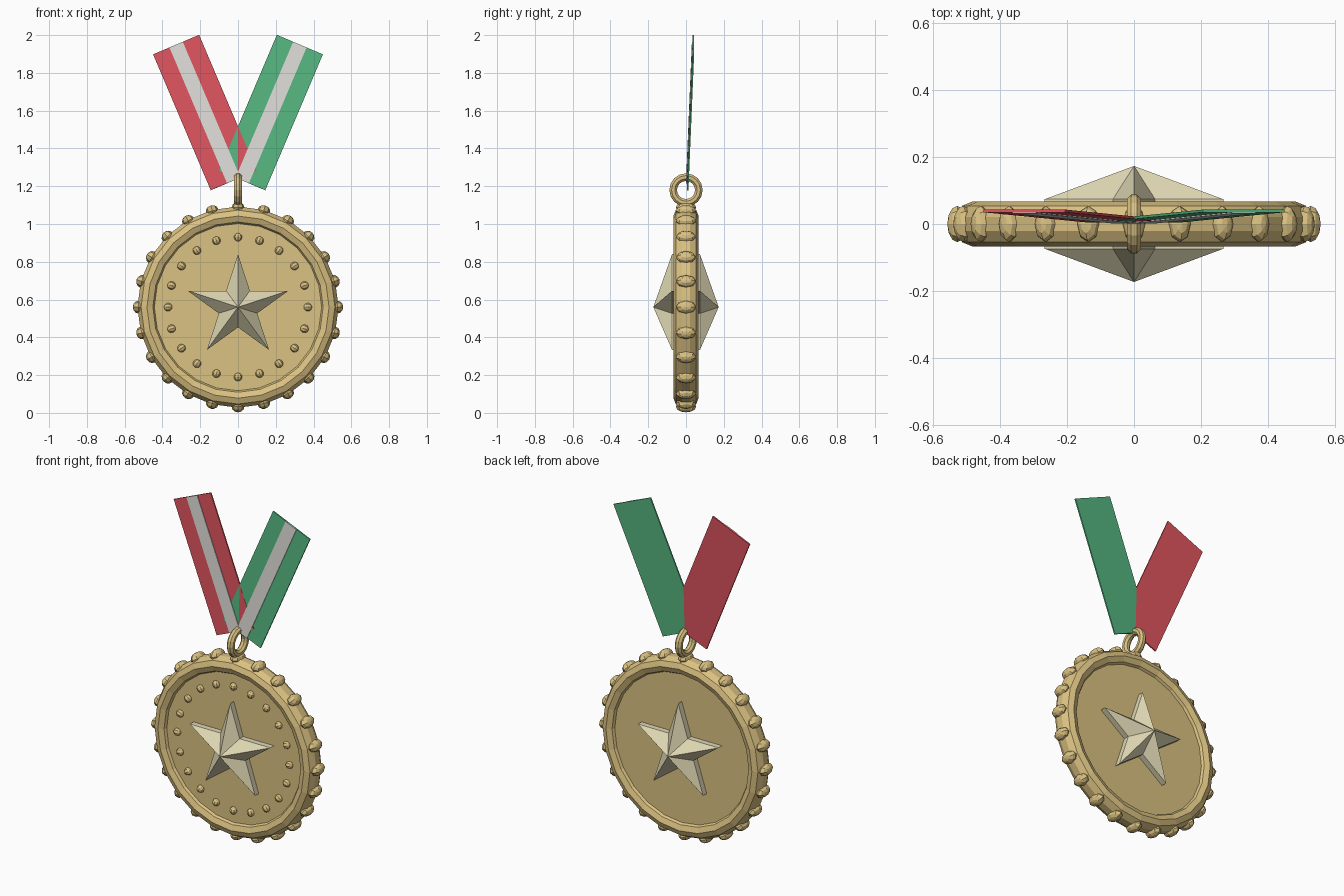
import bpy, bmesh
from math import pi, sin, cos, radians
from mathutils import Matrix, Vector

cube = bpy.data.objects.get("Cube")
if cube:
    bpy.data.objects.remove(cube, do_unlink=True)

CENTRE = Vector((0, 0, 0.56))


def material(name, rgb):
    linear = [((c + 0.055) / 1.055) ** 2.4 for c in rgb] + [1]
    m = bpy.data.materials.new(name)
    m.use_nodes = True
    m.diffuse_color = linear
    m.node_tree.nodes["Principled BSDF"].inputs["Base Color"].default_value = linear
    return m


gold = material("gold", (0.86, 0.76, 0.51))
pale_gold = material("pale gold", (0.87, 0.84, 0.70))
red = material("red", (0.87, 0.33, 0.37))
green = material("green", (0.34, 0.72, 0.51))
white = material("white", (0.88, 0.87, 0.85))


def finish(bm, name, mat):
    bmesh.ops.recalc_face_normals(bm, faces=bm.faces)
    mesh = bpy.data.meshes.new(name)
    bm.to_mesh(mesh)
    bm.free()
    mesh.materials.append(mat)
    obj = bpy.data.objects.new(name, mesh)
    bpy.context.collection.objects.link(obj)
    return obj


def around(angle, radius, y=0):
    """Frame on the medal circle, local z pointing outwards."""
    return (Matrix.Translation(CENTRE) @ Matrix.Rotation(angle, 4, 'Y')
            @ Matrix.Translation((0, y, radius)))


def torus(name, major, minor_r, minor_y, n, m, frame):
    """Ring about the local y axis with an oval section."""
    bm = bmesh.new()
    rows = []
    for i in range(n):
        a = 2 * pi * i / n
        row = []
        for j in range(m):
            b = 2 * pi * (j + 0.5) / m
            r = major + minor_r * cos(b)
            row.append(bm.verts.new(frame @ Vector((r * sin(a), minor_y * sin(b), r * cos(a)))))
        rows.append(row)
    for i in range(n):
        p, q = rows[i], rows[(i + 1) % n]
        for j in range(m):
            k = (j + 1) % m
            bm.faces.new((p[j], q[j], q[k], p[k]))
    return finish(bm, name, gold)


def beads(name, count, radius, y, size, u, v):
    bm = bmesh.new()
    for i in range(count):
        bmesh.ops.create_uvsphere(
            bm, u_segments=u, v_segments=v, radius=1,
            matrix=around(2 * pi * i / count, radius, y) @ Matrix.Diagonal((*size, 1)))
    return finish(bm, name, gold)


# Medal body: disc, raised rim and bead rows
bm = bmesh.new()
bmesh.ops.create_cone(bm, cap_ends=True, segments=48, radius1=0.47, radius2=0.47, depth=0.08,
                      matrix=Matrix.Translation(CENTRE) @ Matrix.Rotation(pi / 2, 4, 'X'))
finish(bm, "medal_disc", gold)
torus("medal_rim", 0.482, 0.053, 0.067, 24, 10, Matrix.Translation(CENTRE))
beads("rim_beads", 24, 0.527, 0, (0.034, 0.054, 0.03), 8, 6)
beads("face_studs", 20, 0.37, -0.042, (0.022, 0.022, 0.022), 8, 6)

# Hanging ring, seen edge-on from the front
torus("hanging_ring", 0.068, 0.022, 0.022, 16, 8,
      Matrix.Translation((0, 0, 1.18)) @ Matrix.Rotation(pi / 2, 4, 'Z'))

# Faceted star, pointed on both sides
bm = bmesh.new()
outlines, peaks = [], []
for side in (-1, 1):
    outlines.append([bm.verts.new(around(pi * i / 5, 0.107 if i % 2 else 0.28, side * 0.074)
                                  .translation) for i in range(10)])
    peaks.append(bm.verts.new(CENTRE + Vector((0, side * 0.173, 0))))
for i in range(10):
    k = (i + 1) % 10
    for outline, peak in zip(outlines, peaks):
        bm.faces.new((outline[i], outline[k], peak))
    f, b = outlines
    bm.faces.new((f[i], f[k], b[k], b[i]))
finish(bm, "star", pale_gold)


# Crossing ribbons, leaning back towards the top
def strip(name, mat, side, width, depth, forward):
    length = 0.782
    lean = radians(2.2)
    frame = (Matrix.Translation((side * 0.175, 0.024 - forward, 1.59))
             @ Matrix.Rotation(side * radians(23), 4, 'Y')
             @ Matrix.Rotation(-lean, 4, 'X')
             @ Matrix.Diagonal((width, depth, length, 1)))
    bm = bmesh.new()
    bmesh.ops.create_cube(bm, size=1, matrix=frame)
    finish(bm, name, mat)


for label, side, mat in (("right", -1, red), ("left", 1, green)):
    strip(label + "_ribbon", mat, side, 0.265, 0.008, 0)
    strip(label + "_ribbon_stripe", white, side, 0.077, 0.004, 0.006)
